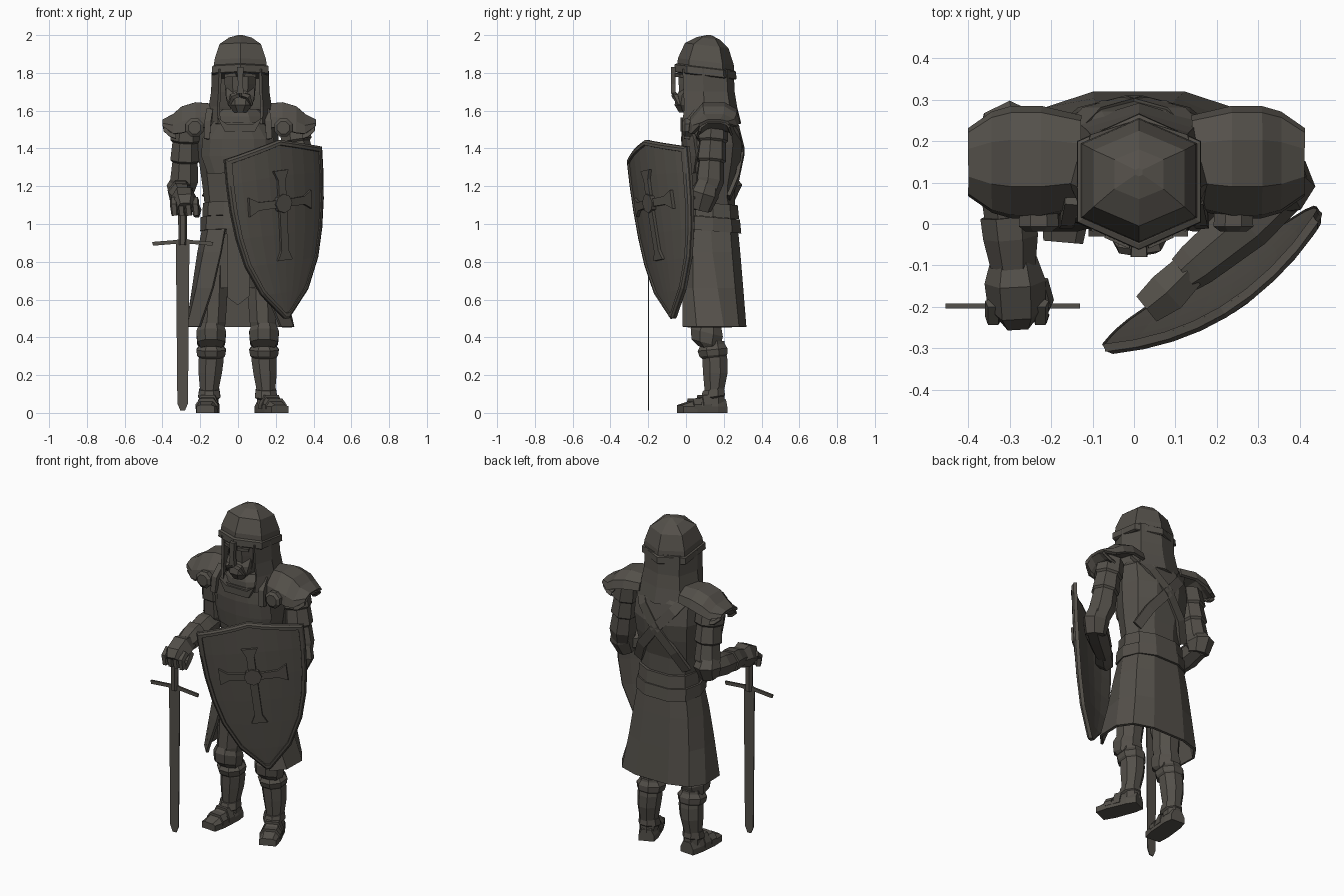
import bpy, bmesh, math
from mathutils import Vector

mat = bpy.data.materials.new("dark iron")
mat.diffuse_color = (0.088, 0.08, 0.068, 1)

def make(name, verts, faces, thick=0):
    me = bpy.data.meshes.new(name)
    me.from_pydata([tuple(v) for v in verts], [], faces)
    bm = bmesh.new(); bm.from_mesh(me)
    bmesh.ops.recalc_face_normals(bm, faces=bm.faces)
    bm.to_mesh(me); bm.free()
    me.materials.append(mat)
    ob = bpy.data.objects.new(name, me)
    bpy.context.collection.objects.link(ob)
    if thick:
        m = ob.modifiers.new("thickness", 'SOLIDIFY')
        m.thickness = thick; m.offset = 0
    return ob

def grid(name, rows, closed=False, cap=False, thick=0):
    n = len(rows[0]); fs = []
    for i in range(len(rows) - 1):
        for j in range(n if closed else n - 1):
            k = (j + 1) % n
            fs.append((i*n + j, i*n + k, (i+1)*n + k, (i+1)*n + j))
    if cap:
        fs += [tuple(range(n)), tuple((len(rows)-1)*n + j for j in range(n))]
    return make(name, [p for r in rows for p in r], fs, thick)

def spow(v, p):
    return math.copysign(abs(v)**p, v)

def loft(name, rings, n=10, p=1, tilt=0, arc=None, thick=0, phase=.5):
    """rings: (cx, cy, z, rx, ry); arc: (from, to) degrees from the front, per ring"""
    rows = []
    for i, (cx, cy, z, rx, ry) in enumerate(rings):
        row = []
        for j in range(n):
            if arc:
                a, b = arc[i]
                t = math.radians(a + (b - a)*j/(n - 1))
            else:
                t = 2*math.pi*(j + phase)/n
            y = cy - ry*spow(math.cos(t), p)
            row.append((cx + rx*spow(math.sin(t), p), y, z - tilt*(y - cy)))
        rows.append(row)
    return grid(name, rows, not arc, not arc, thick)

def limb(name, pts, n=7, ref=(1, 0, 0), flat=1):
    """tube through (x, y, z, r)"""
    P = [Vector(q[:3]) for q in pts]; ref = Vector(ref); rows = []
    for i, q in enumerate(pts):
        t = (P[min(i+1, len(P)-1)] - P[max(i-1, 0)]).normalized()
        u = t.cross(ref).normalized(); v = t.cross(u)
        rows.append([P[i] + q[3]*(math.cos(a)*u + flat*math.sin(a)*v)
                     for a in (2*math.pi*(j + .5)/n for j in range(n))])
    return grid(name, rows, True, True)

def plate(name, pts, f, lo, hi):
    rows = [[f(u, v, o) for u, v in pts] for o in (lo, hi)]
    return grid(name, rows, True, True)

def front(u, v, o):
    return (u, o, v)

# ---- head and six-sided helmet
X = .012
loft("helmet_dome", [(X, .105, 1.81, .158, .152), (X, .105, 1.86, .152, .148), (X, .11, 1.945, .122, .115),
                     (X, .12, 1.983, .066, .06), (X, .125, 2.0, .01, .01)], 6, .75, .12, phase=0)
loft("helmet_band", [(X, .102, 1.783, .158, .158), (X, .102, 1.788, .167, .165),
                     (X, .102, 1.825, .165, .163), (X, .102, 1.832, .15, .15)], 6, .75, .12, phase=0)
plate("nose_guard", [(-.006, 1.83), (.03, 1.83), (.024, 1.74), (.032, 1.69), (-.008, 1.69), (0, 1.74)], front, -.08, -.055)
loft("face", [(X, .07, 1.60, .05, .08), (X, .06, 1.66, .08, .10), (X, .06, 1.74, .088, .105), (X, .06, 1.82, .09, .11)], 8, .8)
loft("beard", [(X, .0, 1.59, .035, .04), (X, -.005, 1.63, .07, .06), (X, 0, 1.68, .082, .055), (X, .02, 1.72, .08, .05)], 8)
loft("coif", [(X, .1, 1.82, .143, .145), (X, .105, 1.70, .147, .145), (X, .115, 1.62, .16, .148), (X, .125, 1.53, .178, .16)],
     7, .75, arc=[(42, 318), (42, 318), (40, 320), (32, 328)], thick=.015)
loft("neck_mantle", [(X, .13, 1.5, .19, .15), (X, .12, 1.57, .15, .135), (X, .1, 1.61, .1, .1)], 10)
for s in (-1, 1):
    limb("moustache", [(X + s*.005, -.062, 1.685, .016), (X + s*.04, -.055, 1.675, .018), (X + s*.06, -.035, 1.63, .008)], 5, (0, 1, 0))
    limb("brow", [(X + s*.02, -.05, 1.79, .014), (X + s*.08, -.025, 1.785, .012)], 4, (0, 1, 0))

# ---- torso, belt and straps
loft("torso", [(0, .145, .95, .172, .122), (0, .145, 1.1, .176, .12), (0, .14, 1.2, .188, .125), (0, .145, 1.32, .205, .148),
               (0, .152, 1.42, .215, .152), (0, .152, 1.54, .21, .125), (0, .145, 1.61, .15, .09)], 10, .85)
for z, r in ((1.075, .012), (1.0, .024)):
    loft("belt", [(0, .143, z - .038, .176 + r, .132 + r), (0, .143, z + .035, .174 + r, .124 + r)], 10, .8, .08)
loft("breastplate", [(0, .147, 1.27, .195, .145), (0, .15, 1.36, .212, .16), (0, .15, 1.45, .215, .166), (0, .15, 1.54, .19, .16)],
     7, .85, arc=[(-50, 50), (-60, 60), (-56, 56), (-38, 38)], thick=.02)
plate("neck_guard", [(-.11, 1.565), (-.06, 1.53), (.08, 1.53), (.13, 1.565), (.09, 1.49), (-.07, 1.49)], front, -.03, .03)
for s in (-1, 1):
    limb("back_strap", [(s*.17, .2, 1.6, .04), (s*.1, .272, 1.5, .04), (0, .3, 1.385, .04), (-s*.11, .272, 1.25, .04), (-s*.165, .225, 1.14, .04)],
         4, (0, 1, 0), .35)
    limb("chest_strap", [(s*.15, .06, 1.6, .024), (s*.16, .012, 1.54, .024), (s*.165, .004, 1.45, .022)], 4, (1, 0, 0), 1)
    limb("rondel", [(s*.235 + .005, .03, 1.51, .05), (s*.235 + .005, -.006, 1.51, .052), (s*.235 + .005, -.018, 1.51, .035)], 8)

# ---- surcoat skirt, open at the front, with a hanging centre panel
loft("skirt", [(0, .143, .99, .18, .128), (0, .14, .85, .208, .145), (.003, .138, .66, .24, .163), (.012, .135, .455, .285, .182)],
     10, .72, arc=[(14, 346), (18, 342), (27, 333), (42, 318)], thick=.015)
plate("centre_panel", [(-.06, .98), (.06, .98), (.062, .62), (.0, .57), (-.055, .61)], front, -.01, .005)
loft("under_skirt", [(0, .14, 1.0, .16, .105), (0, .14, .66, .17, .11)], 8)

# ---- pauldrons: sections from neck to outer lip
sec = [(-.125, -.14), (-.118, -.08), (-.055, 0), (.05, 0), (.11, -.035), (.124, -.085)]
for s in (-1, 1):
    rows = [[(X*.5 + s*x, .15 + dy*k, z + dz*m) for dy, dz in sec]
            for x, z, k, m in ((.135, 1.628, .84, .8), (.23, 1.636, 1.02, .95), (.3, 1.615, 1.02, .95), (.345, 1.575, .92, .7), (.402, 1.545, .6, .2))]
    grid("pauldron", rows, thick=.018)
    grid("pauldron_lip", [[(X*.5 + s*x, .15 + dy*k, z + dz*.35) for dy, dz in sec] for x, z, k in ((.4, 1.54, .62), (.365, 1.51, .72), (.335, 1.5, .75))], thick=.012)

# ---- sword arm, hand and sword
def armour_steps(a, b, r0, r1, n):
    """overlapping bands between two points"""
    a, b = Vector(a), Vector(b); out = []
    for i in range(n):
        r = r0 + (r1 - r0)*i/n
        out += [(*a.lerp(b, i/n), r*.93), (*a.lerp(b, (i + .9)/n), r*1.03)]
    return out

limb("sword_upper_arm", armour_steps((-.272, .15, 1.54), (-.285, .195, 1.22), .082, .07, 3) + [(-.292, .205, 1.18, .062)])
limb("sword_elbow", [(-.292, .19, 1.25, .06), (-.3, .218, 1.2, .08), (-.3, .2, 1.14, .06)])
limb("sword_forearm", [(-.3, .22, 1.18, .06), (-.305, .1, 1.165, .07), (-.298, -.05, 1.14, .055), (-.295, -.1, 1.13, .05)])
limb("sword_cuff", [(-.303, .02, 1.155, .07), (-.298, -.03, 1.15, .068), (-.292, -.1, 1.135, .056)], 7)
limb("sword_hand", [(-.29, -.08, 1.13, .055), (-.287, -.14, 1.13, .074), (-.283, -.2, 1.105, .07), (-.28, -.225, 1.08, .05)], 6)
for i in range(4):
    x = -.34 + i*.038
    limb("finger", [(x, -.19, 1.13, .021), (x, -.228, 1.1, .021), (x + .005, -.224, 1.045, .018)], 5)
limb("sword_thumb", [(-.23, -.14, 1.11, .024), (-.214, -.19, 1.08, .022), (-.22, -.21, 1.04, .016)], 5)
c = -.293
limb("sword_grip", [(c, -.198, .89, .022), (c, -.198, 1.05, .024)], 6)
limb("sword_pommel", [(c, -.198, 1.04, .02), (c, -.198, 1.065, .034), (c, -.198, 1.09, .02)], 6)
plate("sword_blade", [(c - .036, .9), (c + .036, .9), (c + .028, .05), (c + .012, .012), (c - .012, .012), (c - .028, .05)], front, -.202, -.196)
plate("sword_guard", [(-.455, .905), (-.45, .885), (-.33, .895), (c, .88), (-.25, .895), (-.135, .885),
                      (-.13, .905), (-.25, .915), (c, .925), (-.33, .915)], front, -.204, -.192)

# ---- shield arm
D = (.7, -.7, 0)
limb("shield_upper_arm", armour_steps((.292, .145, 1.54), (.342, .125, 1.22), .082, .072, 3) + [(.355, .11, 1.16, .062)], 7, D)
limb("shield_elbow", [(.35, .12, 1.23, .06), (.36, .098, 1.16, .078), (.345, .075, 1.08, .06)], 7, D)
limb("shield_forearm", [(.365, .09, 1.14, .062), (.27, .005, 1.14, .07), (.15, -.095, 1.13, .058), (.12, -.12, 1.13, .05)], 7, (0, 0, 1))
limb("shield_hand", [(.13, -.115, 1.13, .05), (.08, -.165, 1.13, .058), (.03, -.205, 1.13, .045)], 6, (0, 0, 1))

# ---- shield: curved plate, raised rim and flared cross
def sh(a, h, off):
    d = max(0, 1.44 - h)
    q = a + .117*d
    n = .07*(1 - (a/.3)**2) - .1*(d/.94)**1.5 + off
    return (.182 + .855*q + .52*n, -.157 + .52*q - .855*n, h + .117*a)

cols = [i/4 - 1 for i in range(9)]
flatrows = [[(w*t, hc*abs(t) + hm*(1 - abs(t))) for t in cols] for hm, hc, w in
            ((1.445, 1.375, .298), (1.26, 1.24, .295), (1.1, 1.1, .285), (.95, .95, .262), (.8, .8, .222), (.64, .64, .142), (.5, .5, .012))]
grid("shield_plate", [[sh(a, h, -.008) for a, h in r] for r in flatrows], thick=.016)
edge = flatrows[0] + [r[-1] for r in flatrows[1:]] + [r[0] for r in flatrows[:0:-1]]
grid("shield_rim", [[sh(a*k, (h - 1)*m + 1, o) for a, h in edge]
                    for k, m, o in ((1, 1, -.02), (1, 1, 0), (.97, .975, .01), (.91, .94, .01), (.9, .93, -.01))], True)
h0 = 1.11
for s in (-1, 1):
    L = .175 if s > 0 else .3
    plate("cross_upright", [(-.032, h0 + s*.03), (.012, h0 + s*.03), (.012, h0 + s*(L - .05)), (.035, h0 + s*L), (-.055, h0 + s*L), (-.032, h0 + s*(L - .05))], sh, -.01, .016)
    plate("cross_arm", [(-.01 + s*u, h0 + v) for u, v in ((.03, .02), (.14, .022), (.19, .05), (.19, -.05), (.14, -.022), (.03, -.02))], sh, -.01, .018)
plate("cross_boss", [(-.01 + .05*math.cos(k*math.pi/4), h0 + .05*math.sin(k*math.pi/4)) for k in range(8)], sh, -.01, .026)

# ---- legs and boots
for s, x, turn in ((-1, -.142, 5), (1, .138, 22)):
    loft("thigh", [(x*.9, .14, .78, .085, .09), (x*.92, .125, .58, .078, .085), (x*.95, .115, .48, .075, .08), (x, .12, .38, .065, .075)], 8)
    loft("knee_cop", [(x, .115, .46, .07, .08), (x, .11, .425, .085, .092), (x, .105, .37, .08, .082), (x, .12, .34, .06, .06)], 8, 1, .25)
    loft("greave_collar", [(x, .14, .36, .065, .07), (x, .14, .335, .085, .085), (x, .145, .305, .08, .08), (x, .15, .29, .066, .066)], 8, 1, -.1)
    loft("greave", [(x, .14, .38, .062, .068), (x, .153, .28, .072, .072), (x + s*.005, .155, .21, .067, .07), (x + s*.01, .15, .12, .053, .056),
                    (x + s*.01, .15, .05, .052, .058)], 8)
    loft("ankle_band", [(x + s*.01, .145, .125, .058, .06), (x + s*.01, .142, .085, .064, .07), (x + s*.01, .142, .075, .05, .06)], 8, 1, -.15)
    r = math.radians(turn)*s
    def foot(u, v, o):
        return (x + s*.012 + o*math.cos(r) - u*math.sin(r), .15 + u*math.cos(r) + o*math.sin(r), v)
    # boot sections from heel to toe: distance, half width, top height
    rows = [[foot(u, 0, -w), foot(u, 0, w), foot(u, .035, w), foot(u, t, w*.6), foot(u, t, -w*.6), foot(u, .035, -w)]
            for u, w, t in ((.056, .044, .07), (0, .055, .1), (-.05, .056, .095), (-.12, .058, .066), (-.195, .048, .042))]
    grid("boot", rows, True, True)
    for u, t in ((-.06, .096), (-.115, .075)):
        plate("boot_plate", [(-.056, .02), (.056, .02), (.056, .045), (.035, t), (-.035, t), (-.056, .045)],
              lambda a, b, o: foot(u + o, b, a*1.06), -.022, .022)
